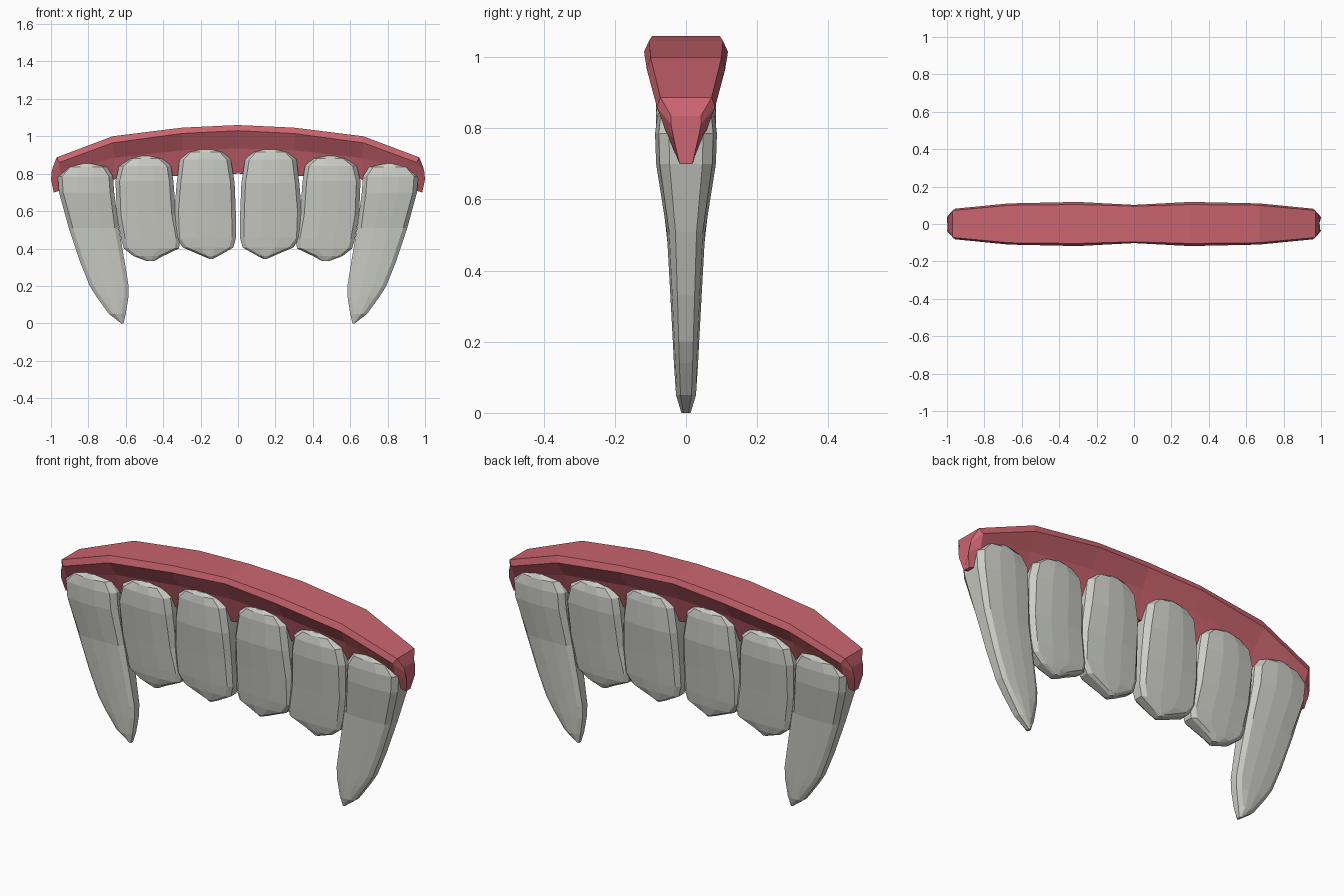
import bpy, bmesh


def material(name, rgb):
    m = bpy.data.materials.new(name)
    m.diffuse_color = (*rgb, 1)
    return m


GUM = material("gum_pink", (0.60, 0.13, 0.16))
ENAMEL = material("enamel_grey_white", (0.60, 0.61, 0.56))


def loft(name, rings, mat):
    """Skin a list of equal closed rings and cap both ends."""
    bm = bmesh.new()
    loops = [[bm.verts.new(p) for p in ring] for ring in rings]
    n = len(loops[0])
    for a, b in zip(loops, loops[1:]):
        for i in range(n):
            j = (i + 1) % n
            bm.faces.new((a[i], a[j], b[j], b[i]))
    bm.faces.new(loops[0])
    bm.faces.new(loops[-1])
    bmesh.ops.recalc_face_normals(bm, faces=bm.faces)
    me = bpy.data.meshes.new(name)
    bm.to_mesh(me)
    bm.free()
    me.materials.append(mat)
    ob = bpy.data.objects.new(name, me)
    bpy.context.collection.objects.link(ob)
    return ob


def tooth(name, rows):
    """rows: z, inner x, outer x, half thickness; built on both sides."""
    for side, s in (("right", 1), ("left", -1)):
        rings = []
        for z, x0, x1, t in rows:
            w = x1 - x0
            b = min(0.022, 0.25 * w)
            half = [(x0, 0.55 * t), (x0 + b, 0.88 * t), (x0 + 0.35 * w, t),
                    (x0 + 0.65 * w, t), (x1 - b, 0.88 * t), (x1, 0.55 * t)]
            ring = [(s * x, -y, z) for x, y in half]
            ring += [(s * x, y, z) for x, y in reversed(half)]
            rings.append(ring)
        loft(f"{name}_{side}", rings, ENAMEL)


# Gum: arched bar with an undercut section; each point is (x, half y, z)
stations = [
    [(0, 0.095, 1.06), (0, 0.102, 1.03), (0, 0.06, 0.935), (0, 0.02, 0.80)],
    [(0.3, 0.104, 1.046), (0.3, 0.118, 1.015), (0.3, 0.062, 0.925), (0.3, 0.02, 0.79)],
    [(0.67, 0.10, 1.0), (0.67, 0.11, 0.965), (0.66, 0.06, 0.885), (0.66, 0.02, 0.77)],
    [(0.97, 0.072, 0.887), (0.955, 0.082, 0.86), (0.95, 0.06, 0.80), (0.95, 0.022, 0.71)],
    [(0.99, 0.042, 0.835), (0.996, 0.042, 0.81), (1.0, 0.034, 0.77), (0.985, 0.018, 0.70)],
]


def gum_ring(pts, s):
    return [(s * x, -y, z) for x, y, z in pts] + [(s * x, y, z) for x, y, z in reversed(pts)]


loft("gum", [gum_ring(p, -1) for p in reversed(stations[1:])]
     + [gum_ring(p, 1) for p in stations], GUM)

# Central incisors
tooth("central_incisor", [
    (0.93, 0.12, 0.22, 0.068), (0.915, 0.075, 0.275, 0.079), (0.875, 0.038, 0.312, 0.085),
    (0.75, 0.018, 0.328, 0.085), (0.60, 0.012, 0.340, 0.066), (0.46, 0.010, 0.335, 0.050),
    (0.405, 0.025, 0.295, 0.042), (0.36, 0.105, 0.19, 0.032), (0.345, 0.135, 0.155, 0.022)])

# Lateral incisors
tooth("lateral_incisor", [
    (0.895, 0.455, 0.535, 0.065), (0.88, 0.40, 0.585, 0.077), (0.84, 0.358, 0.635, 0.085),
    (0.76, 0.345, 0.655, 0.085), (0.58, 0.332, 0.648, 0.063), (0.45, 0.308, 0.625, 0.049),
    (0.40, 0.316, 0.61, 0.043), (0.36, 0.40, 0.56, 0.034), (0.332, 0.45, 0.485, 0.022)])

# Long canines
tooth("canine", [
    (0.855, 0.77, 0.85, 0.070), (0.835, 0.70, 0.92, 0.081), (0.785, 0.668, 0.963, 0.087),
    (0.70, 0.662, 0.957, 0.084), (0.51, 0.637, 0.905, 0.054), (0.33, 0.606, 0.845, 0.044),
    (0.20, 0.585, 0.793, 0.037), (0.14, 0.586, 0.755, 0.034), (0.05, 0.60, 0.69, 0.028),
    (0.0, 0.612, 0.624, 0.013)])
